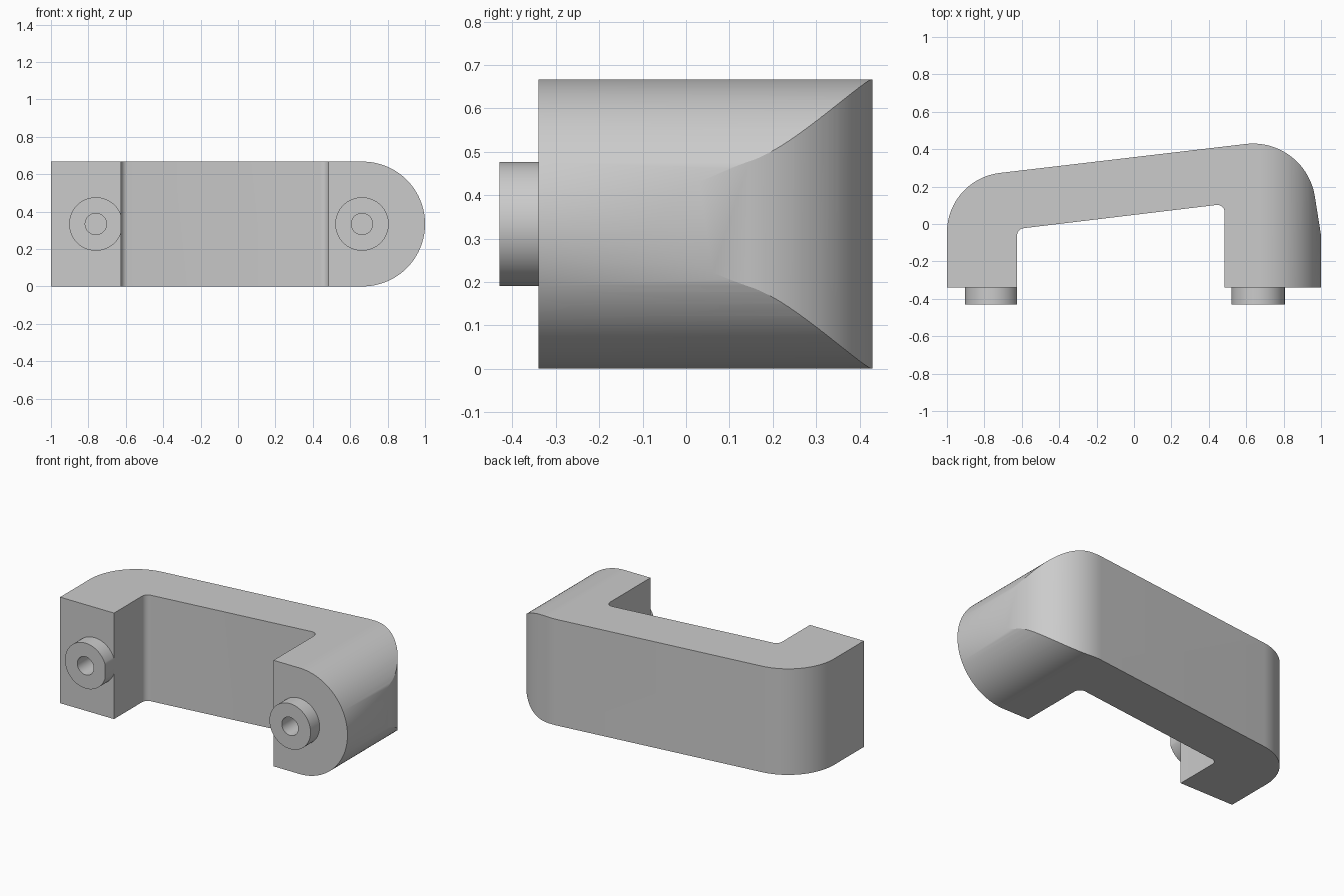
import bpy, bmesh, math
from mathutils import Vector

cube = bpy.data.objects.get("Cube")
if cube:
    bpy.data.objects.remove(cube)

grey = bpy.data.materials.new("plain grey")
grey.use_nodes = True
grey.diffuse_color = (0.6, 0.6, 0.6, 1)
grey.node_tree.nodes["Principled BSDF"].inputs["Base Color"].default_value = (0.6, 0.6, 0.6, 1)

HEIGHT = 0.667
MID = HEIGHT / 2
LEG_END = -0.34
PEG_X = (-0.76, 0.663)
TILT = math.degrees(math.atan(0.121))


def arc(cx, cy, r, start, end, steps):
    angles = [math.radians(start + (end - start) * i / steps) for i in range(steps + 1)]
    return [(cx + r * math.cos(a), cy + r * math.sin(a)) for a in angles]


def prism(name, points, place, direction):
    """Extrude a closed outline along a direction."""
    bm = bmesh.new()
    face = bm.faces.new([bm.verts.new(place(p)) for p in points])
    new = bmesh.ops.extrude_face_region(bm, geom=[face])["geom"]
    bmesh.ops.translate(bm, vec=Vector(direction),
                        verts=[v for v in new if isinstance(v, bmesh.types.BMVert)])
    bmesh.ops.recalc_face_normals(bm, faces=bm.faces)
    mesh = bpy.data.meshes.new(name)
    bm.to_mesh(mesh)
    bm.free()
    mesh.materials.append(grey)
    obj = bpy.data.objects.new(name, mesh)
    bpy.context.collection.objects.link(obj)
    return obj


def rod(name, x, r, y0, y1, steps=64):
    return prism(name, arc(x, MID, r, 0, 360, steps)[:-1],
                 lambda p: (p[0], y0, p[1]), (0, y1 - y0, 0))


def cut(target, tool, operation):
    mod = target.modifiers.new(tool.name, 'BOOLEAN')
    mod.operation, mod.object, mod.solver = operation, tool, 'EXACT'
    bpy.context.view_layer.objects.active = target
    bpy.ops.object.modifier_apply(modifier=mod.name)


def smooth(obj):
    bpy.ops.object.select_all(action='DESELECT')
    obj.select_set(True)
    bpy.context.view_layer.objects.active = obj
    bpy.ops.object.shade_smooth_by_angle(angle=math.radians(25))


# Sloping handle outline with two legs, rounded outside and filleted inside
outline = [(-1, LEG_END), (-0.625, LEG_END)]
outline += arc(-0.585, -0.062, 0.04, 180, 90 + TILT, 10)
outline += arc(0.445, 0.062, 0.04, 90 + TILT, 0, 10)
outline += [(0.485, LEG_END), (1, LEG_END), (1, -0.06)]
outline += arc(0.636, 0.095, 0.335, 8.5, 90 + TILT, 32)
outline += arc(-0.68, -0.045, 0.32, 90 + TILT, 180, 32)
handle = prism("handle", outline, lambda p: (p[0], p[1], 0), (0, 0, HEIGHT))

# Half-round end seen from the front
rounded = [(-1.1, -0.0), (1 - MID, 0)] + arc(1 - MID, MID, MID, -90, 90, 64)[1:] + [(-1.1, HEIGHT)]
end_shape = prism("end_shape_cutter", rounded, lambda p: (p[0], -0.6, p[1]), (0, 1.2, 0))
cut(handle, end_shape, 'INTERSECT')
helpers = [end_shape]

# Mounting pegs, the first trimmed flush with its leg, and screw holes
for side, x in zip(("right", "left"), PEG_X):
    peg = rod(side + "_peg", x, 0.143, -0.43, LEG_END)
    if side == "right":
        trim = prism("trim_cutter", [(-0.625, -1), (0, -1), (0, 1), (-0.625, 1)],
                     lambda p: (p[0], p[1], -0.1), (0, 0, 1))
        cut(peg, trim, 'DIFFERENCE')
        helpers.append(trim)
    hole = rod(side + "_hole_cutter", x, 0.057, -0.5, -0.1, 40)
    cut(peg, hole, 'DIFFERENCE')
    cut(handle, hole, 'DIFFERENCE')
    helpers.append(hole)
    smooth(peg)
smooth(handle)

for obj in helpers:
    bpy.data.objects.remove(obj)
